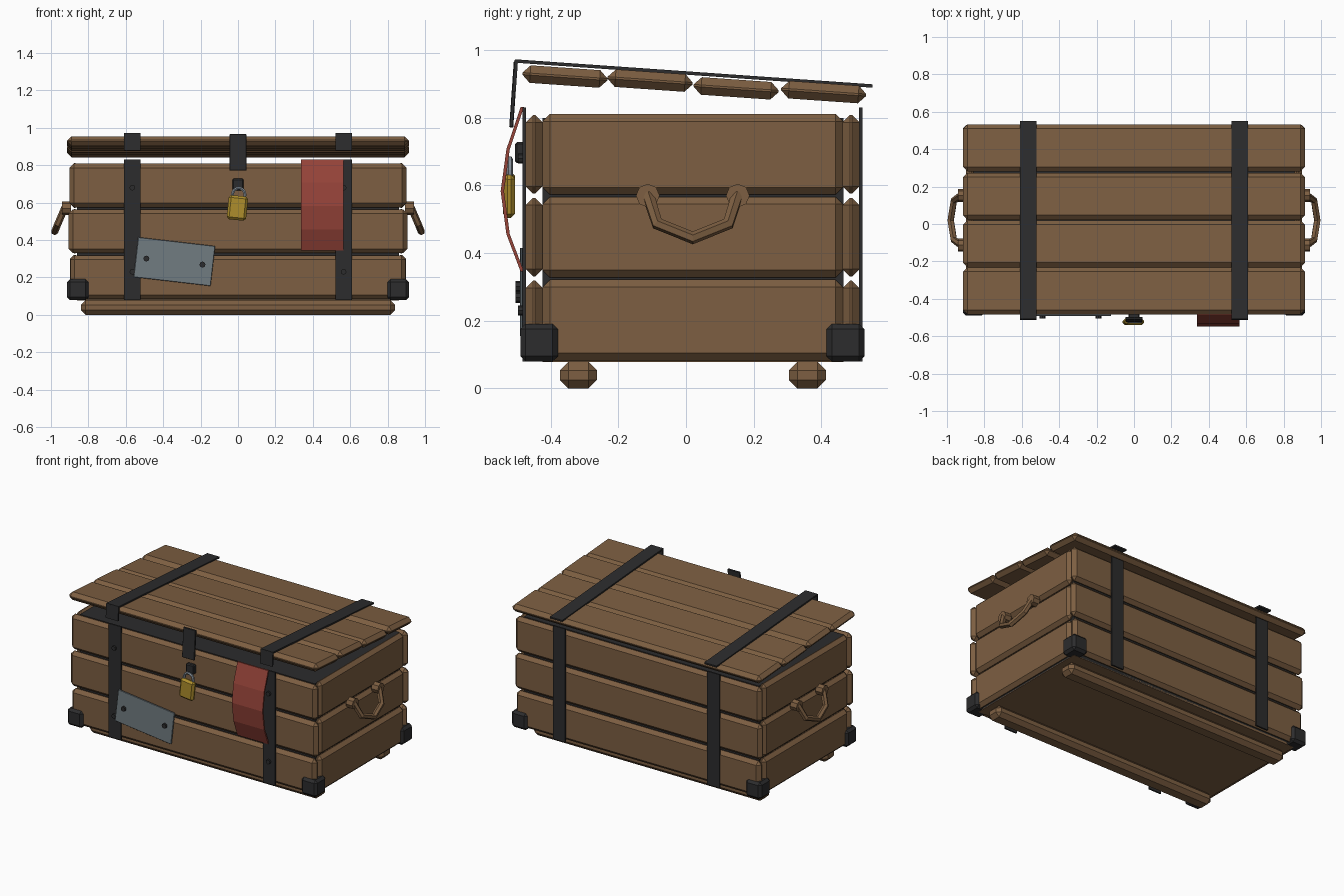
import bpy, bmesh, math
from mathutils import Matrix, Vector

if "Cube" in bpy.data.objects:
    bpy.data.objects.remove(bpy.data.objects["Cube"])

def mat(name, col):
    m = bpy.data.materials.new(name)
    m.diffuse_color = (*col, 1)
    m.use_nodes = True
    m.node_tree.nodes["Principled BSDF"].inputs["Base Color"].default_value = m.diffuse_color
    return m

WOOD = mat("brown wood", (0.205, 0.114, 0.054))
IRON = mat("dark iron", (0.025, 0.025, 0.026))
RED = mat("red cloth", (0.30, 0.056, 0.040))
PLATE = mat("grey plate", (0.165, 0.20, 0.222))
STEEL = mat("light steel", (0.24, 0.28, 0.32))
BRASS = mat("yellow brass", (0.42, 0.27, 0.025))

def finish(name, bm, m):
    bmesh.ops.recalc_face_normals(bm, faces=bm.faces)
    me = bpy.data.meshes.new(name)
    bm.to_mesh(me)
    bm.free()
    me.materials.append(m)
    ob = bpy.data.objects.new(name, me)
    bpy.context.collection.objects.link(ob)
    return ob

def box(name, m, c, size, bevel=0.0, rot=None):
    """Chamfered box; rot = (axis, degrees) about its centre."""
    bm = bmesh.new()
    bmesh.ops.create_cube(bm, size=1)
    bmesh.ops.scale(bm, vec=size, verts=bm.verts)
    if bevel:
        bmesh.ops.bevel(bm, geom=bm.edges[:], offset=bevel, segments=1,
                        profile=0.5, affect='EDGES')
    M = Matrix.Translation(c)
    if rot:
        M = M @ Matrix.Rotation(math.radians(rot[1]), 4, rot[0])
    bm.transform(M)
    return finish(name, bm, m)

def disc(name, m, c, r, depth, axis, sides=8):
    """Short cylinder along X or Y."""
    bm = bmesh.new()
    R = Matrix.Rotation(math.pi / 2, 4, 'Y' if axis == 'X' else 'X')
    bmesh.ops.create_cone(bm, cap_ends=True, segments=sides, radius1=r, radius2=r,
                          depth=depth, matrix=Matrix.Translation(c) @ R)
    return finish(name, bm, m)

def tube(name, m, pts, r, res=1):
    """Round bar along a polyline, converted to a mesh."""
    cu = bpy.data.curves.new(name, 'CURVE')
    cu.dimensions = '3D'
    cu.bevel_depth, cu.bevel_resolution, cu.use_fill_caps = r, res, True
    sp = cu.splines.new('POLY')
    sp.points.add(len(pts) - 1)
    for p, q in zip(sp.points, pts):
        p.co = (*q, 1)
    tmp = bpy.data.objects.new(name + "_path", cu)
    bpy.context.collection.objects.link(tmp)
    dg = bpy.context.evaluated_depsgraph_get()
    me = bpy.data.meshes.new_from_object(tmp.evaluated_get(dg))
    bpy.data.objects.remove(tmp)
    me.materials.clear()
    me.materials.append(m)
    for p in me.polygons:
        p.use_smooth = False
        p.material_index = 0
    ob = bpy.data.objects.new(name, me)
    bpy.context.collection.objects.link(ob)

# dark lining box and floor board
box("inner_lining", IRON, (0, 0.02, 0.441), (1.72, 0.89, 0.718))
box("floor_board", WOOD, (0, 0.02, 0.085), (1.72, 0.89, 0.014))

# wall planks, three rows on every side
for i, (z, hw) in enumerate(((0.202, 0.895), (0.447, 0.905), (0.692, 0.9))):
    box(f"front_plank_{i}", WOOD, (0, -0.449, z), (2 * hw, 0.05, 0.233), 0.022)
    box(f"back_plank_{i}", WOOD, (0, 0.488, z), (2 * hw, 0.05, 0.233), 0.022)
    for s, n in ((-1, "left"), (1, "right")):
        box(f"{n}_plank_{i}", WOOD, (s * 0.873, 0.02, z), (0.05, 0.888, 0.239), 0.022)

# runners below
for y, n in ((-0.318, "front"), (0.359, "back")):
    box(f"{n}_runner", WOOD, (0, y, 0.039), (1.68, 0.11, 0.078), 0.025)

# tilted lid planks
for i, (y, z) in enumerate(((-0.358, 0.922), (-0.106, 0.910), (0.148, 0.887), (0.407, 0.876))):
    box(f"lid_plank_{i}", WOOD, (0, y, z), (1.826, 0.252, 0.052), 0.023, ('X', -4))

# iron corner caps
for s in (-1, 1):
    for y in (-0.434, 0.472):
        box("corner_cap", IRON, (s * 0.857, y, 0.135), (0.114, 0.112, 0.112), 0.016)

# iron straps on lid, front and back, with rivets
for s in (-1, 1):
    x = s * 0.565
    box("lid_strap", IRON, (x, 0.0225, 0.931), (0.09, 1.06, 0.01), 0, ('X', -4))
    box("lid_strap_drop", IRON, (x, -0.505, 0.924), (0.09, 0.01, 0.092), 0, ('X', -4))
    box("front_strap", IRON, (x, -0.478, 0.455), (0.09, 0.01, 0.75))
    box("back_strap", IRON, (x, 0.517, 0.455), (0.09, 0.01, 0.75))
    for z in (0.23, 0.68):
        disc("strap_rivet", IRON, (x, -0.486, z), 0.015, 0.02, 'Y')

# hasp, staple and padlock
box("hasp", IRON, (0, -0.510, 0.869), (0.09, 0.012, 0.195), 0.002, ('X', -4))
box("staple", IRON, (0, -0.491, 0.697), (0.058, 0.03, 0.062), 0.006)
box("padlock_body", BRASS, (-0.003, -0.523, 0.572), (0.104, 0.036, 0.13), 0.013, ('Y', 6))
arc = [(0.004 + 0.033 * math.cos(a), -0.521, 0.645 + 0.033 * math.sin(a))
       for a in (math.pi * k / 8 for k in range(9))]
tube("padlock_shackle", STEEL, [(0.035, -0.521, 0.62)] + arc + [(-0.03, -0.521, 0.62)], 0.009)

# crooked grey plate with two bolts
box("name_plate", PLATE, (-0.34, -0.487, 0.285), (0.414, 0.009, 0.215), 0.002, ('Y', 6.6))
for x, z in ((-0.49, 0.301), (-0.19, 0.269)):
    disc("plate_bolt", IRON, (x, -0.493, z), 0.016, 0.022, 'Y')

# bowed red cloth
bm = bmesh.new()
prof = [(-0.484, 0.832), (-0.526, 0.707), (-0.543, 0.583), (-0.526, 0.456), (-0.484, 0.345)]
loop = [(y - 0.005, z) for y, z in prof] + [(y + 0.005, z) for y, z in reversed(prof)]
ends = [[bm.verts.new((x, y, z)) for y, z in loop] for x in (0.338, 0.563)]
n, k = len(loop), len(prof)
for i in range(n):
    j = (i + 1) % n
    bm.faces.new((ends[0][i], ends[0][j], ends[1][j], ends[1][i]))
for e in ends:
    for i in range(k - 1):
        bm.faces.new((e[i], e[i + 1], e[n - 2 - i], e[n - 1 - i]))
finish("red_cloth", bm, RED)

# side handles with knobs
for s in (-1, 1):
    half = [(0.925, 0.133, 0.575), (0.963, 0.105, 0.487), (0.98, 0.0, 0.445)]
    pts = [(s * x, 0.02 - d, z) for x, d, z in half]
    pts += [(s * x, 0.02 + d, z) for x, d, z in half[1::-1]]
    tube("side_handle", WOOD, pts, 0.019)
    for d in (-0.133, 0.133):
        disc("handle_knob", WOOD, (s * 0.916, 0.02 + d, 0.57), 0.035, 0.048, 'X')
